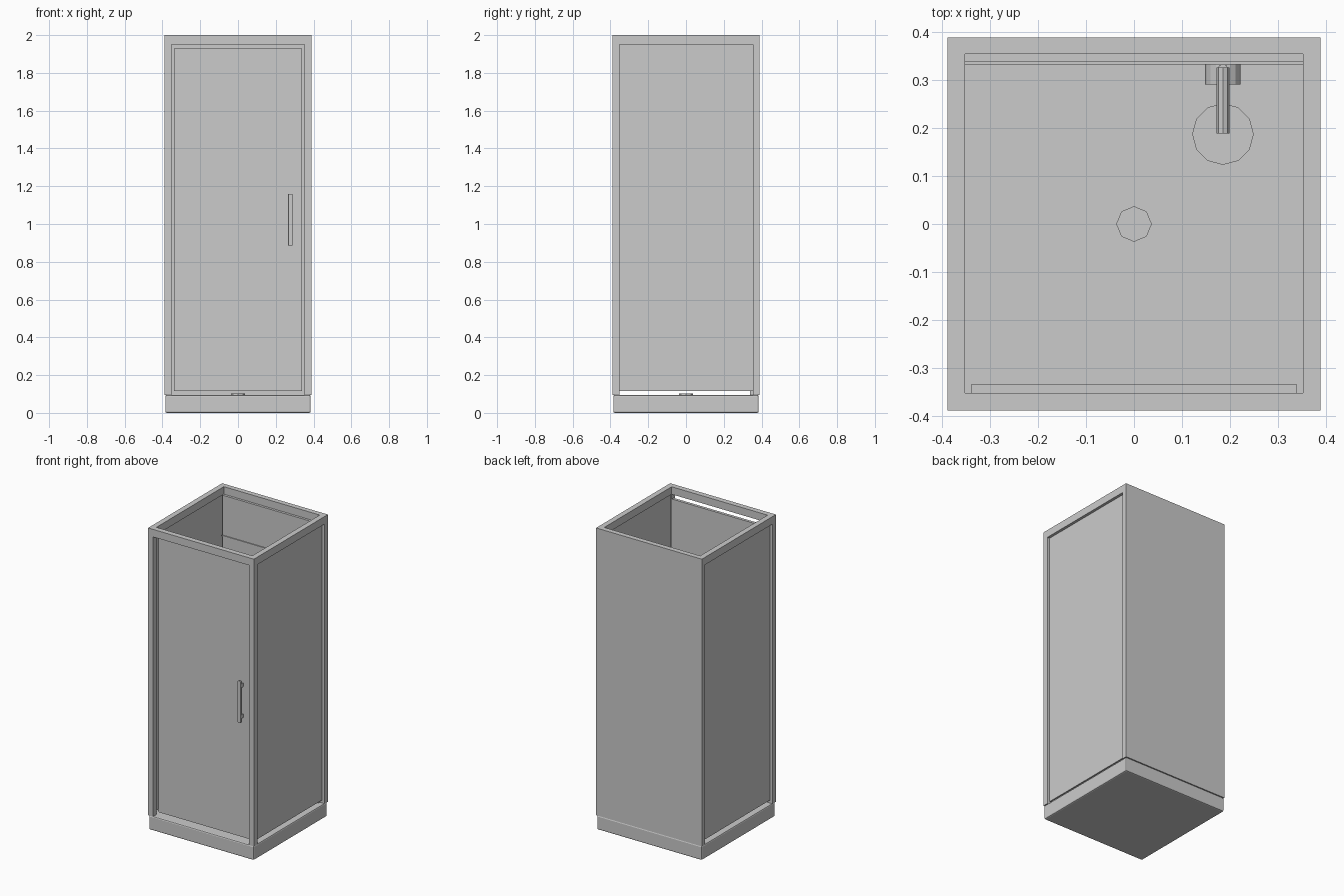
import bpy
from math import pi

if "Cube" in bpy.data.objects:
    bpy.data.objects.remove(bpy.data.objects["Cube"])


def finish(o, name, bevel=0, segs=2):
    o.name = name
    if bevel:
        m = o.modifiers.new("bevel", 'BEVEL')
        m.width, m.segments = bevel, segs
    return o


def box(name, x0, x1, y0, y1, z0, z1, bevel=0):
    bpy.ops.mesh.primitive_cube_add(
        size=1, location=((x0 + x1) / 2, (y0 + y1) / 2, (z0 + z1) / 2))
    o = bpy.context.object
    o.scale = (x1 - x0, y1 - y0, z1 - z0)
    bpy.ops.object.transform_apply(location=False, rotation=False, scale=True)
    return finish(o, name, bevel)


def cyl(name, r, depth, loc, sides, along_y=False, twist=0):
    bpy.ops.mesh.primitive_cylinder_add(
        vertices=sides, radius=r, depth=depth, location=loc,
        rotation=(pi / 2 if along_y else 0, 0, twist))
    return finish(bpy.context.object, name)


OUT, IN = 0.388, 0.352          # frame outer and inner half width
BASE, RAIL = 0.095, 1.95        # tray top and rail underside

# Shower tray with drain
box("tray", -0.385, 0.385, -0.385, 0.385, 0, BASE, 0.008)
cyl("drain", 0.037, 0.01, (0, 0, BASE + 0.003), 8, twist=pi / 2)

# Solid back wall with inner lining and thin horizontal seams
box("back_wall", -OUT, OUT, 0.354, OUT, BASE, 2.0)
box("back_lining", -IN, IN, 0.338, 0.354, BASE, RAIL)
for i in range(6):
    z = 1.683 - i * 0.267
    box("wall_seam", -IN, IN, 0.332, 0.338, z - 0.003, z + 0.003)

# Front posts, rear posts, top rails and side glass
box("front_rail", -OUT, OUT, -OUT, -IN, RAIL, 2.0)
for s, side in ((-1, "left"), (1, "right")):
    a, b = sorted((s * IN, s * OUT))
    box(side + "_front_post", a, b, -OUT, -IN, BASE, RAIL)
    box(side + "_rail", a, b, -IN, 0.354, RAIL, 2.0)
    a, b = sorted((s * 0.360, s * 0.370))
    box(side + "_glass", a, b, -IN, 0.354, 0.115, RAIL)

# Door
box("door", -0.338, 0.338, -0.352, -0.333, 0.115, 1.93)

# Door handle on two standoffs
box("handle_bar", 0.265, 0.289, -0.387, -0.371, 0.885, 1.16, 0.004)
for z in (0.92, 1.125):
    box("handle_standoff", 0.269, 0.285, -0.374, -0.350, z - 0.012, z + 0.012)

# Shower head, arm, and valve
HX, HZ = 0.185, 1.74
cyl("shower_arm", 0.0135, 0.137, (HX, 0.2565, HZ), 8, True)
cyl("shower_riser", 0.011, HZ - 1.05, (HX, 0.322, (HZ + 1.05) / 2), 8)
cyl("shower_head", 0.064, 0.02, (HX, 0.187, HZ - 0.023), 12, twist=pi / 2)
cyl("valve", 0.037, 0.042, (HX, 0.311, 1.05), 16, True)
